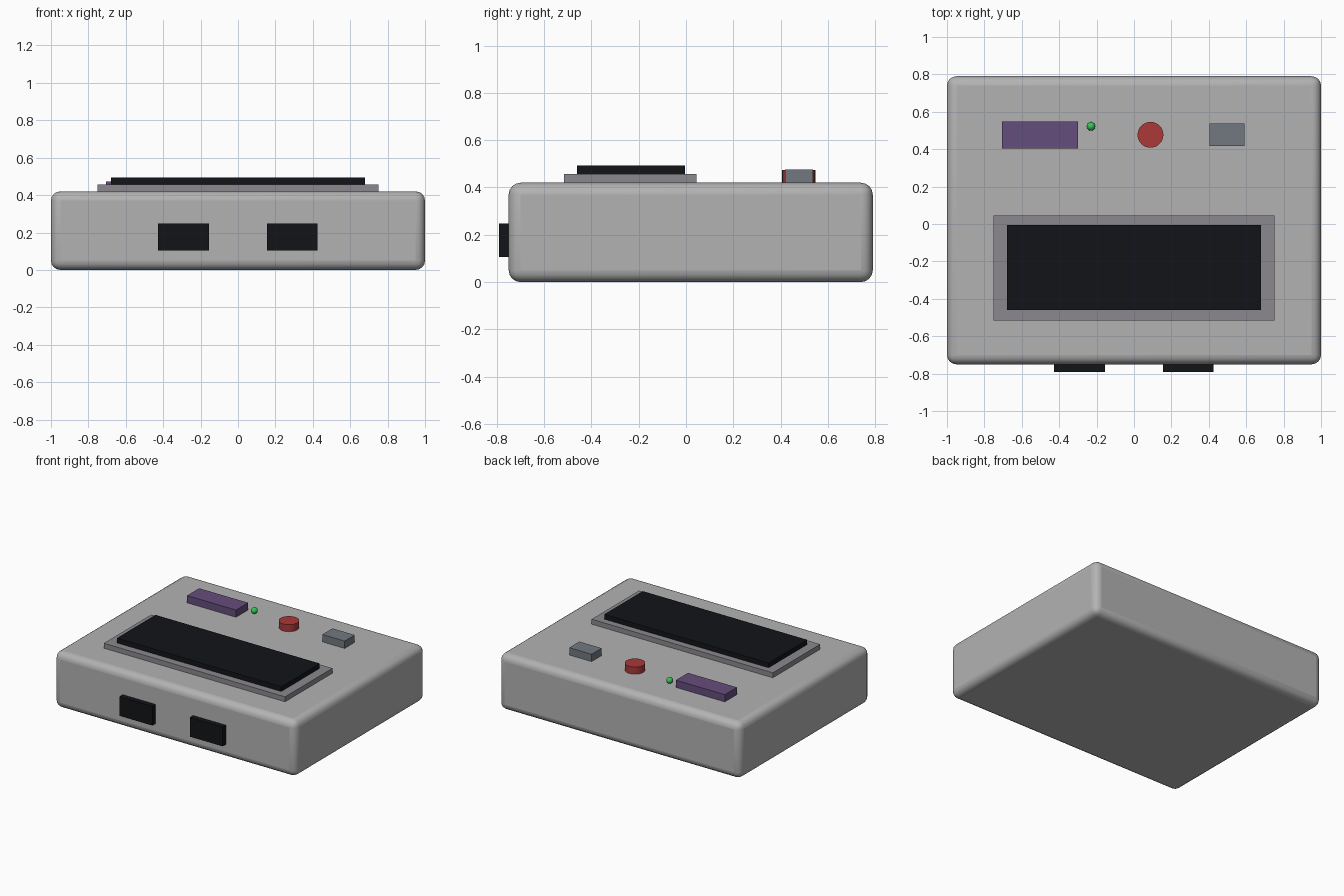
import bpy, math

if "Cube" in bpy.data.objects:
    bpy.data.objects.remove(bpy.data.objects["Cube"])


def finish(obj, name, color=None):
    obj.name = name
    if color:
        mat = bpy.data.materials.new(name + "_color")
        mat.diffuse_color = (*color, 1)
        mat.use_nodes = True
        mat.node_tree.nodes["Principled BSDF"].inputs["Base Color"].default_value = mat.diffuse_color
        obj.data.materials.append(mat)
    return obj


def box(name, x, y, z, color=None):
    """Box from (min, max) ranges on each axis."""
    bpy.ops.mesh.primitive_cube_add(size=1, location=[sum(r) / 2 for r in (x, y, z)])
    obj = bpy.context.object
    obj.scale = [r[1] - r[0] for r in (x, y, z)]
    bpy.ops.object.transform_apply(location=False, rotation=False, scale=True)
    return finish(obj, name, color)


BLACK = (0.006, 0.007, 0.009)
TOP = 0.42

# Rounded housing
body = box("housing", (-1, 1), (-0.75, 0.79), (0, TOP), (0.45, 0.45, 0.45))
bevel = body.modifiers.new("rounded_edges", 'BEVEL')
bevel.width = 0.05
bevel.segments = 4
bpy.ops.object.shade_smooth_by_angle(angle=math.radians(40))

# Display and its surround
box("display_frame", (-0.75, 0.75), (-0.515, 0.045), (TOP - 0.01, 0.457), (0.26, 0.25, 0.27))
box("display_panel", (-0.68, 0.68), (-0.46, -0.005), (0.45, 0.493), BLACK)

# Front ports
for side, cx in (("left", -0.292), ("right", 0.29)):
    box("port_" + side, (cx - 0.136, cx + 0.136), (-0.79, -0.74), (0.105, 0.248), BLACK)

# Controls along the back of the top face
box("cartridge_slot", (-0.705, -0.30), (0.405, 0.548), (TOP - 0.01, 0.474), (0.13, 0.075, 0.2))
box("switch_block", (0.405, 0.59), (0.418, 0.537), (TOP - 0.01, 0.475), (0.17, 0.19, 0.22))

# Round push button
bpy.ops.mesh.primitive_cylinder_add(vertices=32, radius=0.069, depth=0.065,
                                    location=(0.088, 0.477, 0.4405))
finish(bpy.context.object, "push_button", (0.4, 0.04, 0.04))
bpy.ops.object.shade_smooth_by_angle(angle=math.radians(40))

# Indicator lamp
bpy.ops.mesh.primitive_uv_sphere_add(segments=16, ring_count=10, radius=0.023,
                                     location=(-0.23, 0.522, 0.445))
finish(bpy.context.object, "indicator_lamp", (0.04, 0.55, 0.1))
bpy.ops.object.shade_smooth()
